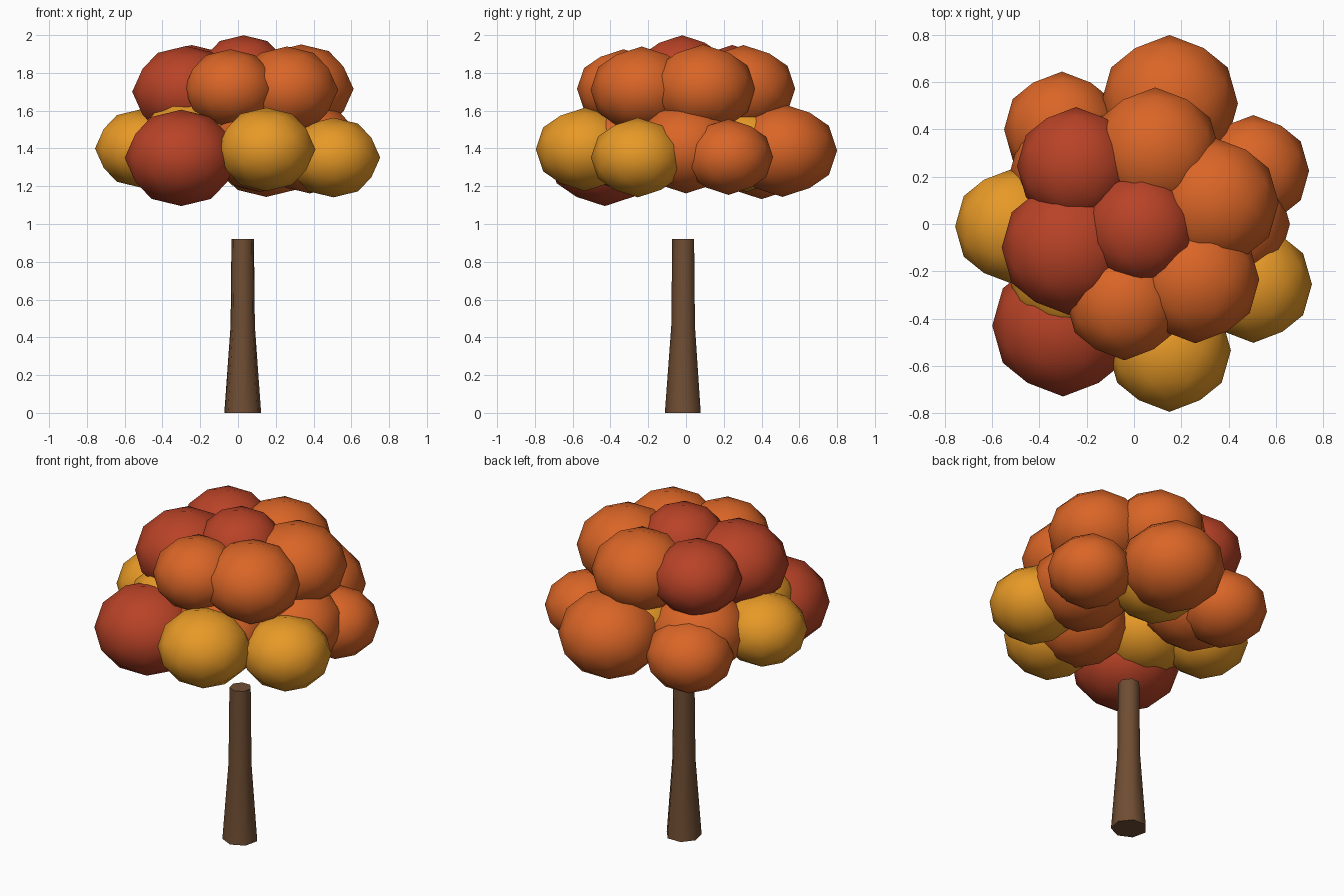
import bpy, bmesh, math
from mathutils import Vector

if "Cube" in bpy.data.objects:
    bpy.data.objects.remove(bpy.data.objects["Cube"])


def material(name, rgb):
    m = bpy.data.materials.new(name)
    m.diffuse_color = (*rgb, 1)
    m.use_nodes = True
    m.node_tree.nodes["Principled BSDF"].inputs["Base Color"].default_value = m.diffuse_color
    return m


ORANGE = material("orange_leaves", (0.70, 0.13, 0.02))
RED = material("red_leaves", (0.48, 0.055, 0.02))
YELLOW = material("yellow_leaves", (0.80, 0.32, 0.02))
BARK = material("bark", (0.16, 0.075, 0.033))


def add_object(name, bm, mat):
    bmesh.ops.recalc_face_normals(bm, faces=bm.faces)
    mesh = bpy.data.meshes.new(name)
    bm.to_mesh(mesh)
    bm.free()
    mesh.materials.append(mat)
    ob = bpy.data.objects.new(name, mesh)
    bpy.context.collection.objects.link(ob)
    bpy.context.view_layer.objects.active = ob
    bpy.ops.object.select_all(action='DESELECT')
    ob.select_set(True)
    bpy.ops.object.shade_smooth_by_angle(angle=math.radians(60))
    return ob


# 80-sided ball whose two-fold axes lie along x, y and z
PHI = (1 + 5 ** 0.5) / 2
base = []
for a in (-1, 1):
    for b in (-PHI, PHI):
        base += [Vector((a, 0, b)), Vector((0, b, a)), Vector((b, a, 0))]
ball = [v.normalized() for v in base]
for i, p in enumerate(base):
    for q in base[i + 1:]:
        if (p - q).length < 2.1:
            ball.append((p + q).normalized())


def leaf_clump(name, mat, x, y, z, r, squash=0.85):
    bm = bmesh.new()
    for v in ball:
        bm.verts.new((v.x * r, v.y * r, v.z * r * squash))
    bmesh.ops.convex_hull(bm, input=bm.verts)
    add_object(name, bm, mat).location = (x, y, z)


# lower outer ring, inner ring, upper ring and crown
clumps = {
    "outer_clump": [
        (RED, -0.30, -0.43, 1.35, 0.30), (YELLOW, 0.15, -0.535, 1.395, 0.26),
        (YELLOW, 0.505, -0.255, 1.352, 0.248), (ORANGE, 0.505, 0.225, 1.355, 0.236),
        (ORANGE, 0.15, 0.51, 1.39, 0.29), (ORANGE, -0.305, 0.40, 1.34, 0.245),
        (YELLOW, -0.513, -0.01, 1.40, 0.244)],
    "inner_clump": [
        (ORANGE, 0.38, 0.0, 1.40, 0.28), (YELLOW, 0.11, 0.32, 1.40, 0.27),
        (ORANGE, -0.245, 0.22, 1.41, 0.28), (YELLOW, -0.26, -0.22, 1.435, 0.27),
        (ORANGE, 0.12, -0.32, 1.40, 0.27)],
    "upper_clump": [
        (RED, -0.275, -0.10, 1.70, 0.285), (ORANGE, -0.04, -0.33, 1.715, 0.247),
        (ORANGE, 0.26, -0.235, 1.71, 0.27), (ORANGE, 0.335, 0.09, 1.715, 0.277),
        (ORANGE, 0.09, 0.305, 1.715, 0.273), (RED, -0.245, 0.245, 1.735, 0.25)],
    "crown_clump": [(RED, 0.03, -0.02, 1.795, 0.24)],
}
for name, rows in clumps.items():
    for n, row in enumerate(rows, 1):
        leaf_clump(f"{name}_{n}", *row)

# seven-sided trunk, flaring toward the ground
bm = bmesh.new()
SIDES = 7
rings = []
for z, r in ((0, 0.10), (0.46, 0.066), (0.92, 0.061)):
    rings.append([bm.verts.new((r * math.sin(t), -r * math.cos(t), z))
                  for t in (math.tau * i / SIDES for i in range(SIDES))])
for lo, hi in zip(rings, rings[1:]):
    for i in range(SIDES):
        j = (i + 1) % SIDES
        bm.faces.new((lo[i], lo[j], hi[j], hi[i]))
bm.faces.new(rings[0][::-1])
bm.faces.new(rings[-1])
add_object("trunk", bm, BARK).location = (0.025, -0.012, 0)
